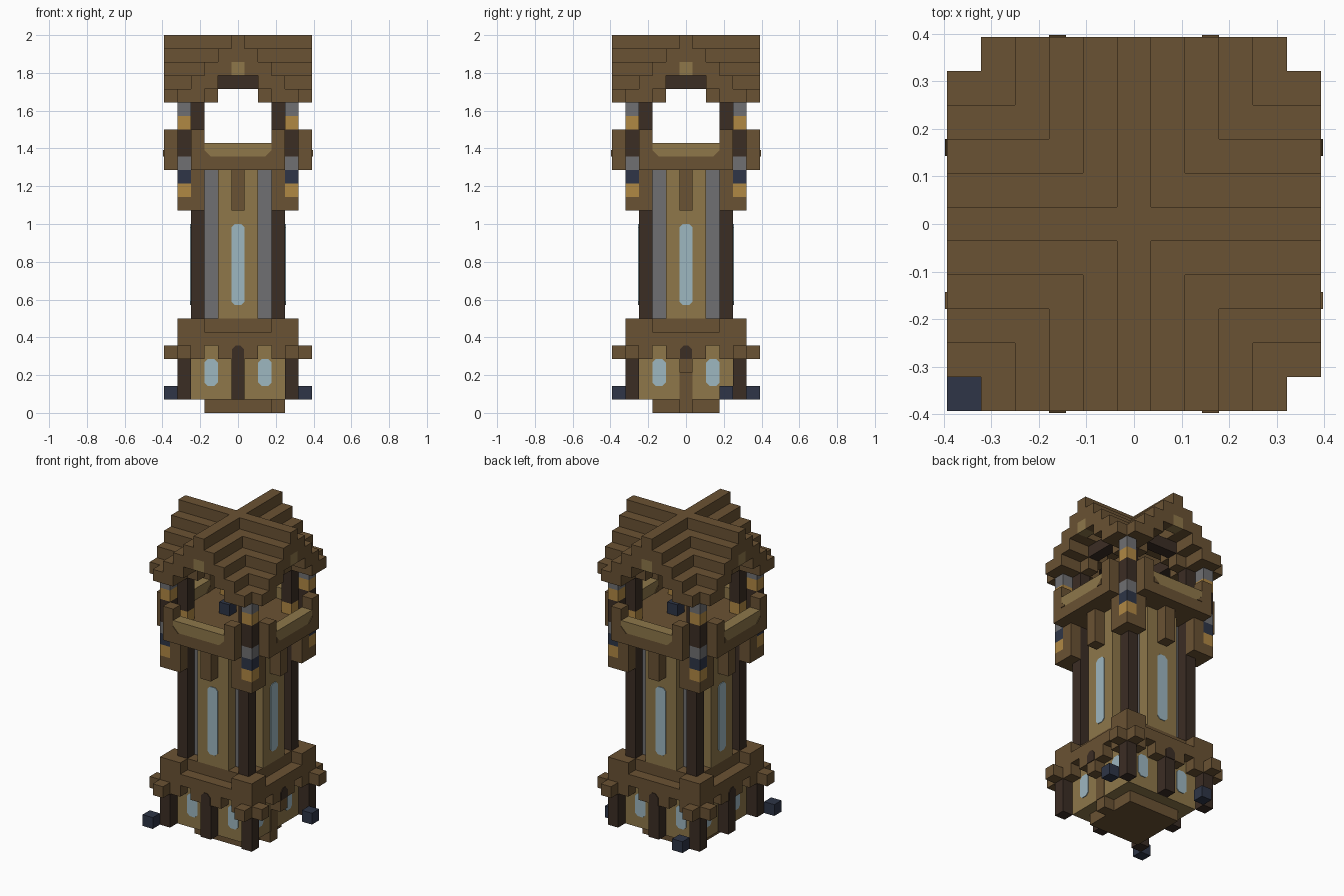
import bpy, bmesh
from mathutils import Matrix
from math import pi

cube = bpy.data.objects.get("Cube")
if cube:
    bpy.data.objects.remove(cube)

U = 1 / 14          # size of one block
ALL = (0, 1, 2, 3)  # quarter turns: front, left, back, right


def material(name, rgb):
    lin = [((c / 255 + 0.055) / 1.055) ** 2.4 for c in rgb] + [1]
    m = bpy.data.materials.new(name)
    m.use_nodes = True
    m.diffuse_color = lin
    m.node_tree.nodes["Principled BSDF"].inputs["Base Color"].default_value = lin
    return m


BROWN = material("brown wood", (106, 82, 51))
DARK = material("dark wood", (59, 45, 36))
TAN = material("tan wood", (142, 119, 74))
GREY = material("grey stone", (112, 112, 114))
GLASS = material("pale glass", (157, 183, 192))
NAVY = material("navy", (46, 53, 71))
AMBER = material("amber", (176, 136, 68))


def finish(bm, name, mat, sides):
    """Copy the front geometry to the given sides and make the object."""
    me = bpy.data.meshes.new(name)
    out = bmesh.new()
    for k in sides:
        tmp = bm.copy()
        tmp.transform(Matrix.Scale(U, 4) @ Matrix.Rotation(k * pi / 2, 4, "Z"))
        tmp.to_mesh(me)
        out.from_mesh(me)
        tmp.free()
    bmesh.ops.recalc_face_normals(out, faces=out.faces)
    out.to_mesh(me)
    out.free()
    bm.free()
    me.materials.append(mat)
    bpy.context.collection.objects.link(bpy.data.objects.new(name, me))


def blocks(name, mat, boxes, sides=(0,), mirror=False):
    """Boxes given as inclusive block ranges x, y, z."""
    if mirror:
        boxes = boxes + [(-b, -a, *rest) for a, b, *rest in boxes]
    bm = bmesh.new()
    for x0, x1, y0, y1, z0, z1 in boxes:
        size = (x1 - x0 + 1, y1 - y0 + 1, z1 - z0 + 1)
        mid = ((x0 + x1) / 2, (y0 + y1) / 2, (z0 + z1 + 1) / 2)
        bmesh.ops.create_cube(bm, size=1, matrix=Matrix.Translation(mid) @ Matrix.Diagonal((*size, 1)))
    finish(bm, name, mat, sides)


def plates(name, mat, outlines, y, sides=ALL, thick=0.06):
    """Thin painted panels on a front-facing surface at depth y."""
    bm = bmesh.new()
    for pts in outlines:
        f = bm.faces.new([bm.verts.new((x, y, z)) for x, z in pts])
        ext = bmesh.ops.extrude_face_region(bm, geom=[f])
        verts = [v for v in ext["geom"] if isinstance(v, bmesh.types.BMVert)]
        bmesh.ops.translate(bm, verts=verts, vec=(0, -thick, 0))
    finish(bm, name, mat, sides)


def panel(x, z0, z1, low=0.25, high=0.25, w=0.5):
    """Upright outline with cut corners."""
    pts = [(x - w + low, z0), (x + w - low, z0), (x + w, z0 + low), (x + w, z1 - high),
           (x + w - high, z1), (x - w + high, z1), (x - w, z1 - high), (x - w, z0 + low)]
    return list(dict.fromkeys(pts))


# Lower storey
blocks("base", BROWN, [(-2, 2, -2, 2, 0, 0), (3, 3, 0, 0, 0, 0)])
blocks("lower_walls", TAN, [(-3, 3, -3, 3, 1, 4)])
blocks("lower_corner_posts", DARK, [(4, 4, -4, -4, 1, 3)], ALL)
blocks("lower_middle_posts", DARK, [(0, 0, -4, -4, 1, 3)], (0, 2, 3))
plates("lower_windows", GLASS, [panel(-2, 2, 4), panel(2, 2, 4)], -3.5)
plates("door", BROWN, [panel(0, 1, 3, 0, 0)], -3.5, (1,))
blocks("door_lintel", BROWN, [(4, 4, 0, 0, 3, 3)])

# Skirt roof around the lower storey
blocks("skirt_brackets", BROWN, [(3, 3, -4, -4, 4, 4), (4, 4, -5, -5, 4, 4)], ALL, True)
blocks("skirt_corners", BROWN, [(4, 4, -4, -4, 4, 4), (3, 4, -4, -3, 6, 6)], ALL)
blocks("skirt_centres", BROWN, [(-1, 1, -4, -4, 4, 4)], ALL)
plates("skirt_arches", DARK, [panel(0, 4, 5, 0, 0.3, 0.45)], -4.5)
blocks("skirt_roof", BROWN, [(-4, 4, -4, 4, 5, 5), (-3, 3, -3, 3, 6, 6)])

# Tower shaft
blocks("shaft_walls", TAN, [(-1, 1, -3, 3, 7, 17)], (0, 1))
blocks("shaft_stone", GREY, [(2, 2, -2, -2, 7, 17)], ALL)
blocks("shaft_posts", DARK, [(3, 3, -3, -3, 7, 17)], ALL)
plates("shaft_windows", GLASS, [panel(0, 8, 14)], -3.5)

# Gallery
blocks("gallery_side_brackets", BROWN, [(3, 3, -4, -4, 15, 17)], ALL, True)
blocks("gallery_middle_brackets", BROWN, [(0, 0, -4, -4, 15, 17)], ALL)
blocks("gallery_floor", BROWN, [(-3, 3, -5, 5, 18, 18)], (0, 1))
blocks("rail_posts", BROWN, [(3, 3, -5, -5, 19, 20)], ALL, True)
blocks("rails", TAN, [(-2, 2, -5, -5, 19, 19)], ALL)
for y in (-5.5, -4.44):
    plates("rail_corners", BROWN,
           [[(s * 2.5, 19), (s * 2.5, 19.5), (s * 2, 19)] for s in (-1, 1)], y)
blocks("gallery_posts", DARK, [(3, 3, -3, -3, 20, 22)], ALL)
blocks("post_lamps", AMBER, [(3, 3, -3, -3, 19, 19)], ALL)

# Corner lanterns, bottom to top
for name, mat, z0, z1 in (("foot", BROWN, 15, 15), ("lamp", AMBER, 16, 16), ("band", NAVY, 17, 17),
                          ("cap", GREY, 18, 18), ("stem", DARK, 19, 20),
                          ("upper_lamp", AMBER, 21, 21), ("upper_cap", GREY, 22, 22)):
    blocks("lantern_" + name, mat, [(4, 4, -4, -4, z0, z1)], ALL)

# Crossed stepped gable roof
blocks("roof_ridges", BROWN, [(-5, 5, 0, 0, 26, 27)], (0, 1))
for m in range(1, 5):
    lo, hi = max(26 - m, 23), 27 - m
    blocks("roof_step", BROWN, [(m, 5, -m, -m, lo, hi), (m, m, -5, -m, lo, hi)], ALL)
blocks("gable_keystones", TAN, [(0, 0, -5, -5, 25, 25)], ALL)
blocks("arch_shoulders", BROWN, [(2, 2, -3, -3, 23, 23)], ALL, True)
blocks("arch_beams", DARK, [(-1, 1, -3, -3, 24, 24)], ALL)

# Loose navy blocks
blocks("ground_blocks", NAVY, [(x, x, y, y, 1, 1) for x, y in ((-5, -5), (5, 3), (-3, 5))])
blocks("gallery_blocks", NAVY, [(1, 1, 0, 0, 19, 19)], (0, 2))
